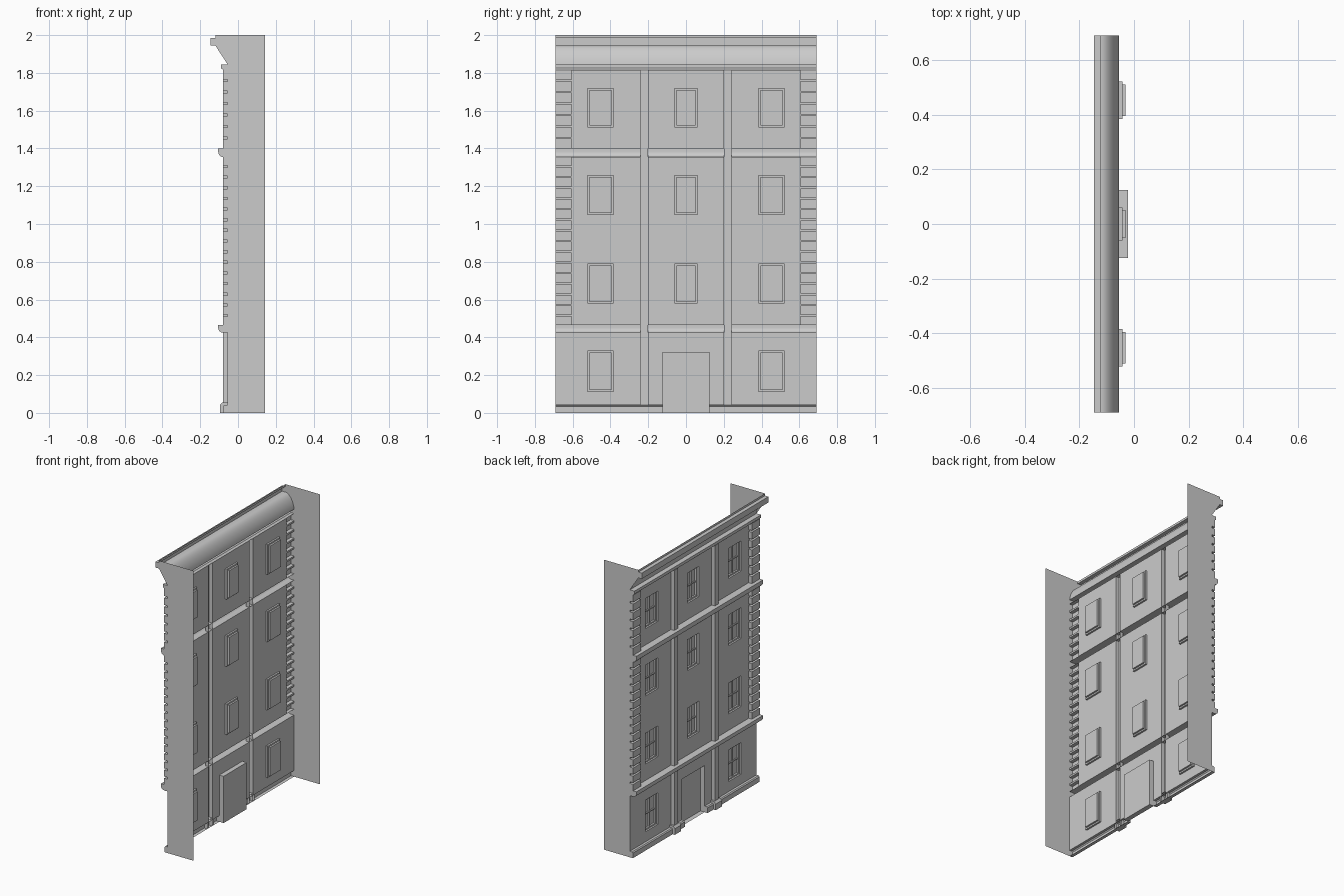
import bpy, bmesh, math

if "Cube" in bpy.data.objects:
    bpy.data.objects.remove(bpy.data.objects["Cube"])

W = -0.055          # x of the wall sheet (street side is -x)
HY = 0.69           # half width of the facade
BACK = 0.143        # rear edge of the side sheets


def finish(name, bm, smooth=False):
    """Orient the open shell towards the street and make an object."""
    bmesh.ops.remove_doubles(bm, verts=bm.verts, dist=1e-5)
    bmesh.ops.recalc_face_normals(bm, faces=bm.faces)
    if sum(f.normal.x * f.calc_area() for f in bm.faces) > 0:
        bmesh.ops.reverse_faces(bm, faces=bm.faces)
    me = bpy.data.meshes.new(name)
    bm.to_mesh(me)
    bm.free()
    ob = bpy.data.objects.new(name, me)
    bpy.context.collection.objects.link(ob)
    if smooth:
        bpy.ops.object.select_all(action='DESELECT')
        ob.select_set(True)
        bpy.context.view_layer.objects.active = ob
        bpy.ops.object.shade_smooth_by_angle(angle=math.radians(30))
    return ob


def loft(bm, y0, y1, z0, z1, steps):
    """Stepped rectangular shell: rings of (x, inset), last ring closed."""
    rings = []
    for x, i in steps:
        rings.append([bm.verts.new((x, y, z)) for y, z in
                      ((y0 + i, z0 + i), (y1 - i, z0 + i),
                       (y1 - i, z1 - i), (y0 + i, z1 - i))])
    for a, b in zip(rings, rings[1:]):
        for k in range(4):
            n = (k + 1) % 4
            bm.faces.new((a[k], a[n], b[n], b[k]))
    bm.faces.new(rings[-1])


def moulding(name, profile, y0, y1, smooth=False):
    """Open (x, z) profile run along y, with end caps."""
    bm = bmesh.new()
    a = [bm.verts.new((x, y0, z)) for x, z in profile]
    b = [bm.verts.new((x, y1, z)) for x, z in profile]
    for k in range(len(a) - 1):
        bm.faces.new((a[k], a[k + 1], b[k + 1], b[k]))
    bm.faces.new(a)
    bm.faces.new(b)
    return finish(name, bm, smooth)


# layout: (y0, y1, z0, z1) rectangles
FLOORS = [(0.111, 0.329), (0.578, 0.79), (1.048, 1.26), (1.512, 1.72)]
windows = []
for n, (z0, z1) in enumerate(FLOORS):
    for yc, hw in ((-0.453, 0.068), (0, 0.061), (0.453, 0.068)):
        if n or yc:
            windows.append((yc - hw, yc + hw, z0, z1))
door = (-0.125, 0.125, 0.0, 0.322)
pilasters = [(s * 0.222 - 0.02, s * 0.222 + 0.02, 0.0, 1.815) for s in (-1, 1)]
bands = [(-HY, HY, 0.425, 0.465), (-HY, HY, 1.355, 1.40)]
plinths = [(-HY, -0.125, 0, 0.042), (0.125, HY, 0, 0.042)]
quoins = []
for z0, z1, count in ((0.465, 1.355, 16), (1.40, 1.815, 7)):
    pitch = (z1 - z0 + 0.012) / count
    for k in range(count):
        za = z0 + k * pitch
        for y0, y1 in ((-HY, -0.605), (0.605, HY)):
            quoins.append((y0, y1, za, za + pitch - 0.012))

# wall sheet, left open behind every hollow part
holes = windows + [door] + pilasters + bands + plinths + quoins
ys = sorted({round(v, 5) for h in holes for v in h[:2]})
zs = sorted({round(v, 5) for h in holes for v in h[2:]})
bm = bmesh.new()
for y0, y1 in zip(ys, ys[1:]):
    for z0, z1 in zip(zs, zs[1:]):
        cy, cz = (y0 + y1) / 2, (z0 + z1) / 2
        if any(h[0] < cy < h[1] and h[2] < cz < h[3] for h in holes):
            continue
        bm.faces.new([bm.verts.new((W, y, z)) for y, z in
                      ((y0, z0), (y1, z0), (y1, z1), (y0, z1))])
finish("facade_wall", bm)

# side sheets
for s, side in ((-1, "right"), (1, "left")):
    bm = bmesh.new()
    bm.faces.new([bm.verts.new((x, s * HY, z)) for x, z in
                  ((W, 0), (BACK, 0), (BACK, 2), (W, 2))])
    finish("side_wall_" + side, bm)

# corner quoins
bm = bmesh.new()
for q in quoins:
    loft(bm, *q, [(W, 0), (-0.08, 0)])
finish("corner_quoins", bm)

# pilasters with their stepped feet
for n, p in enumerate(pilasters):
    bm = bmesh.new()
    loft(bm, *p, [(W, 0), (-0.08, 0)])
    finish("pilaster_%d" % n, bm)
    moulding("pilaster_foot_%d" % n,
             [(W, 0), (-0.095, 0), (-0.095, 0.042), (-0.082, 0.056), (W, 0.056)],
             p[0] - 0.014, p[1] + 0.014)

# plinth either side of the door
for n, p in enumerate(plinths):
    moulding("plinth_%d" % n,
             [(W, 0), (-0.078, 0), (-0.078, 0.035), (-0.072, 0.042), (W, 0.042)],
             p[0], p[1])

# string courses with a rounded underside
for n, (y0, y1, z0, z1) in enumerate(bands):
    h = z1 - z0
    arc = [(-0.08 - 0.025 * math.sin(t * math.pi / 12),
            z0 + 0.65 * h * (1 - math.cos(t * math.pi / 12))) for t in range(7)]
    moulding("string_course_%d" % n, [(W, z0)] + arc + [(-0.105, z1), (W, z1)],
             y0, y1, True)

# small moulding under the cornice, then the coved cornice (open on top)
moulding("cornice_bed_moulding",
         [(W, 1.815), (-0.078, 1.815), (-0.09, 1.825), (-0.09, 1.845), (W, 1.845)],
         -HY, HY)
cove = [(W - 0.065 * (1 - math.cos(t * math.pi / 16)) ** 0.8,
         1.845 + 0.1 * math.sin(t * math.pi / 16)) for t in range(9)]
moulding("cornice", cove + [(-0.146, 1.945), (-0.146, 1.985), (-0.12, 1.985),
                            (-0.12, 2.0)], -HY, HY, True)
# close the cornice ends back to the side sheets
for s in (-1, 1):
    bm = bmesh.new()
    bm.faces.new([bm.verts.new((x, s * HY, z)) for x, z in
                  [(W, 1.845), (-0.12, 1.945), (-0.12, 2.0), (W, 2.0)]])
    finish("cornice_end", bm)

# windows: stepped reveal, glass and crossing glazing bars
bm = bmesh.new()
bars = bmesh.new()
for y0, y1, z0, z1 in windows:
    loft(bm, y0, y1, z0, z1, [(W, 0), (-0.043, 0), (-0.043, 0.01), (-0.031, 0.01)])
    yc, zc = (y0 + y1) / 2, (z0 + z1) / 2
    loft(bars, yc - 0.004, yc + 0.004, z0 + 0.01, z1 - 0.01,
         [(-0.031, 0), (-0.040, 0)])
    loft(bars, y0 + 0.01, y1 - 0.01, zc - 0.004, zc + 0.004,
         [(-0.031, 0), (-0.039, 0)])
finish("window_reveals", bm)
finish("window_glazing_bars", bars)

# recessed door
bm = bmesh.new()
loft(bm, *door, [(W, 0), (-0.022, 0)])
finish("door_recess", bm)
